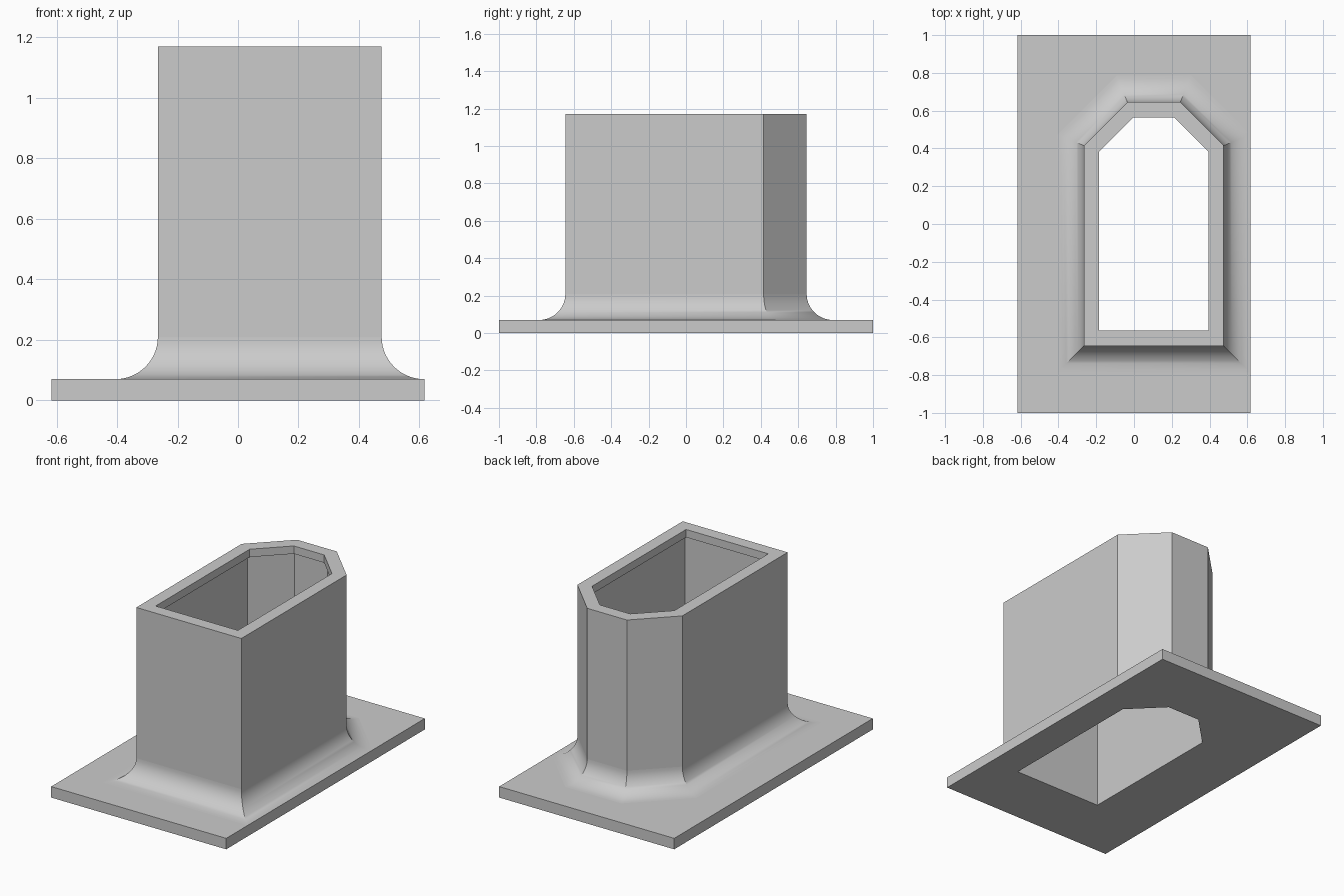
import bpy, bmesh, math
from mathutils import Vector

if "Cube" in bpy.data.objects:
    bpy.data.objects.remove(bpy.data.objects["Cube"], do_unlink=True)

# Main dimensions
PLATE_X, PLATE_Y, PLATE_Z = 0.617, 1.0, 0.07
TOP, LIP = 1.17, 0.05
RIM, WALL = 0.08, 0.06
RADIUS, STEPS = 0.14, 14
CENTRE, HALF_W, HALF_L, CHAMFER = 0.105, 0.37, 0.645, 0.23

# Tower outline, anticlockwise, with two chamfered back corners
outline = [Vector((CENTRE + x, y)) for x, y in (
    (-HALF_W, -HALF_L), (HALF_W, -HALF_L), (HALF_W, HALF_L - CHAMFER),
    (HALF_W - CHAMFER, HALF_L), (CHAMFER - HALF_W, HALF_L),
    (-HALF_W, HALF_L - CHAMFER))]


def offset(points, distance):
    """Move every side of a convex outline outward, keeping mitred corners."""
    result = []
    for i, p in enumerate(points):
        a = (p - points[i - 1]).normalized()
        b = (points[(i + 1) % len(points)] - p).normalized()
        na, nb = Vector((a.y, -a.x)), Vector((b.y, -b.x))
        result.append(p + (na + nb) * distance / (1 + na.dot(nb)))
    return result


bm = bmesh.new()


def ring(points, z):
    return [bm.verts.new((p[0], p[1], z)) for p in points]


def bridge(lower, upper, smooth=False):
    n = len(lower)
    for i in range(n):
        j = (i + 1) % n
        face = bm.faces.new((lower[i], lower[j], upper[j], upper[i]))
        face.smooth = smooth


def fill_between(outer, inner):
    edges = []
    for loop in (outer, inner):
        for i, v in enumerate(loop):
            edge = bm.edges.get((loop[i - 1], v))
            edges.append(edge or bm.edges.new((loop[i - 1], v)))
    bmesh.ops.triangle_fill(bm, edges=edges, use_beauty=True)


# Base plate sides
corners = [(-PLATE_X, -PLATE_Y), (PLATE_X, -PLATE_Y),
           (PLATE_X, PLATE_Y), (-PLATE_X, PLATE_Y)]
plate_low, plate_high = ring(corners, 0), ring(corners, PLATE_Z)
bridge(plate_low, plate_high)

# Concave fillet rising from the plate into the tower
fillet = []
for k in range(STEPS + 1):
    t = math.pi / 2 * k / STEPS
    fillet.append(ring(offset(outline, RADIUS * (1 - math.sin(t))),
                       PLATE_Z + RADIUS * (1 - math.cos(t))))
for low, high in zip(fillet, fillet[1:]):
    bridge(low, high, True)

# Tower walls, rim, inner lip and the slightly wider cavity below it
shell = [fillet[-1], ring(outline, TOP),
         ring(offset(outline, -RIM), TOP),
         ring(offset(outline, -RIM), TOP - LIP),
         ring(offset(outline, -WALL), TOP - LIP),
         ring(offset(outline, -WALL), 0)]
for low, high in zip(shell, shell[1:]):
    bridge(low, high)

# Plate top and underside around the openings
fill_between(plate_high, fillet[0])
fill_between(plate_low, shell[-1])

bmesh.ops.recalc_face_normals(bm, faces=bm.faces)
for e in bm.edges:
    if e.calc_face_angle(0) > math.radians(30):
        e.smooth = False

mesh = bpy.data.meshes.new("flanged_duct")
bm.to_mesh(mesh)
bm.free()
duct = bpy.data.objects.new("flanged_duct", mesh)
bpy.context.collection.objects.link(duct)

# Single plain grey
grey = bpy.data.materials.new("light_grey")
grey.use_nodes = True
colour = (0.6, 0.6, 0.6, 1)
grey.diffuse_color = colour
grey.node_tree.nodes["Principled BSDF"].inputs["Base Color"].default_value = colour
mesh.materials.append(grey)
